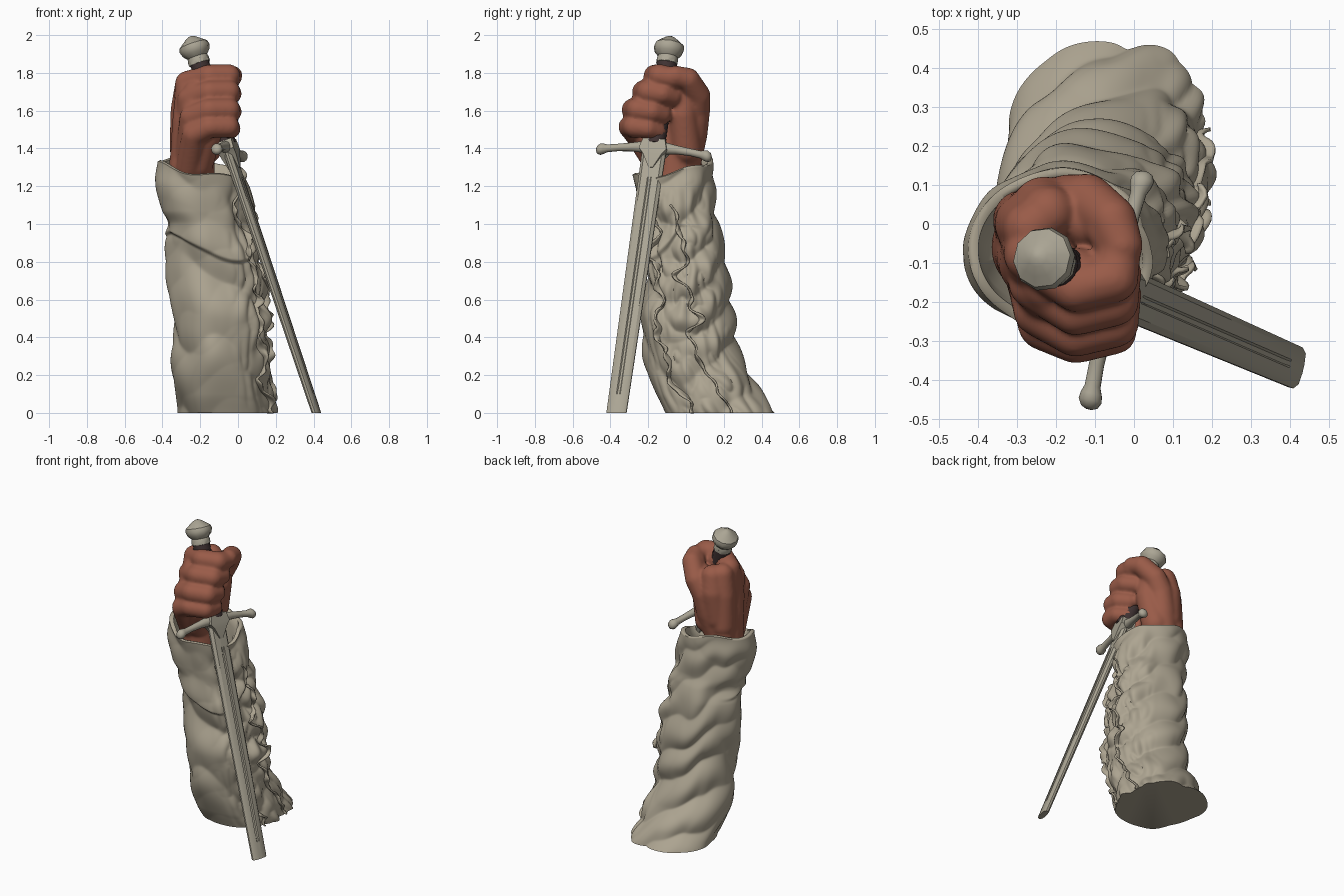
import bpy, bmesh, math
from mathutils import Vector, noise

if "Cube" in bpy.data.objects:
    bpy.data.objects.remove(bpy.data.objects["Cube"])

TAU = math.tau


def material(name, rgb):
    m = bpy.data.materials.new(name)
    m.diffuse_color = (*rgb, 1)
    m.use_nodes = True
    m.node_tree.nodes["Principled BSDF"].inputs["Base Color"].default_value = m.diffuse_color
    return m


CLOTH = material("linen_grey", (0.42, 0.375, 0.285))
STEEL = material("dull_steel", (0.41, 0.38, 0.30))
SKIN = material("terracotta_skin", (0.32, 0.105, 0.065))
GRIP = material("dark_leather", (0.05, 0.032, 0.032))


def add_object(name, bm, mat, angle=None):
    bmesh.ops.recalc_face_normals(bm, faces=bm.faces[:])
    me = bpy.data.meshes.new(name)
    bm.to_mesh(me)
    bm.free()
    ob = bpy.data.objects.new(name, me)
    bpy.context.collection.objects.link(ob)
    me.materials.append(mat)
    if angle:
        bpy.ops.object.select_all(action='DESELECT')
        ob.select_set(True)
        bpy.context.view_layer.objects.active = ob
        bpy.ops.object.shade_smooth_by_angle(angle=math.radians(angle))
    return ob


def loft(bm, rings, closed=True, caps=True):
    """Bridge rows of points into a skin."""
    rows = [[bm.verts.new(p) for p in r] for r in rings]
    n = len(rows[0])
    for a, b in zip(rows, rows[1:]):
        for i in range(n if closed else n - 1):
            j = (i + 1) % n
            bm.faces.new((a[i], a[j], b[j], b[i]))
    if caps:
        bm.faces.new(rows[0])
        bm.faces.new(rows[-1])


def ring(c, u, v, ru, rv, n):
    return [c + u * ru * math.cos(TAU * i / n) + v * rv * math.sin(TAU * i / n) for i in range(n)]


def smooth(a, b, x):
    t = min(1, max(0, (x - a) / (b - a)))
    return t * t * (3 - 2 * t)


# ---------- sword frame: tilted axis, width direction W, thickness direction T
def axis(z):
    k = (1.93 - z) / 1.93
    return Vector((-0.23 + 0.645 * k, -0.09 - 0.278 * k, z))


D = (axis(0) - axis(1)).normalized()
W = Vector((0.23, 0.97, -0.066)).normalized()
T = W.cross(D).normalized()

# blade: flattened section with a narrow fuller, cut level at the ground
WH, TH = Vector((0.23, 0.97, 0)), Vector((0.97, -0.23, 0))
rings = []
for z, depth in ((0, 0), (0.1, 0), (0.13, 1), (0.6, 1), (1.2, 1), (1.25, 0), (1.41, 0)):
    w, t = 0.054 + 0.008 * z, 0.020 + 0.004 * z
    half = [(-w, 0.006), (-w * 0.75, t - 0.003), (-0.011, t), (-0.006, t - 0.008 * depth),
            (0.006, t - 0.008 * depth), (0.011, t), (w * 0.75, t - 0.003), (w, 0.006)]
    sec = half + [(a, -b) for a, b in reversed(half)]
    rings.append([axis(z) + WH * a + TH * b for a, b in sec])
bm = bmesh.new()
loft(bm, rings)
add_object("blade", bm, STEEL, 35)

# crossguard: drooping bar with knobbed ends
G = axis(1.405)
bm = bmesh.new()
guard = [(0.314, 0.008), (0.308, 0.022), (0.292, 0.031), (0.274, 0.028), (0.255, 0.021), (0.2, 0.020),
         (0.12, 0.024), (0.06, 0.032), (0, 0.038)]
full = [(-s, r) for s, r in guard] + [(s, r) for s, r in reversed(guard[:-1])]
loft(bm, [ring(G + W * s + D * (0.35 * s * s), T, D, r, r, 12) for s, r in full])
add_object("crossguard", bm, STEEL, 50)

# guard centre block tapering to a point over the blade
bm = bmesh.new()
loft(bm, [[G + D * d + W * a * w + T * b * t for a, b in ((-1, -1), (1, -1), (1, 1), (-1, 1))]
          for d, w, t in ((-0.035, 0.06, 0.045), (0.02, 0.075, 0.045), (0.05, 0.05, 0.042), (0.12, 0.012, 0.03))])
add_object("guard_block", bm, STEEL, 30)

# grip: ribbed leather wrap
bm = bmesh.new()
loft(bm, [ring(axis(1.42 + 0.011 * i), W, T, 0.052 + 0.004 * (i % 2), 0.050 + 0.004 * (i % 2), 20)
          for i in range(42)])
add_object("grip", bm, GRIP, 60)

# pommel: collar, flared faceted head, pointed cap
bm = bmesh.new()
prof = [(1.842, 0.045), (1.85, 0.058), (1.872, 0.058), (1.885, 0.054), (1.905, 0.074), (1.93, 0.083),
        (1.95, 0.077), (1.968, 0.052), (1.985, 0.028), (1.993, 0.008)]
loft(bm, [ring(axis(z), W, T, r, r, 10) for z, r in prof])
add_object("pommel", bm, STEEL, 35)

# ---------- fist: overlapping tapered limbs fused by a voxel remesh
hand = bmesh.new()


def limb(pts):
    """Chain of rounded, tapered segments: (x, y, z, radius)."""
    for p in pts:
        ret = bmesh.ops.create_icosphere(hand, subdivisions=3, radius=p[3])
        bmesh.ops.translate(hand, verts=ret["verts"], vec=p[:3])
    for p, q in zip(pts, pts[1:]):
        a, b = Vector(p[:3]), Vector(q[:3])
        d = (b - a).normalized()
        u = d.orthogonal().normalized()
        v = d.cross(u)
        loft(hand, [ring(a, u, v, p[3], p[3], 20), ring(b, u, v, q[3], q[3], 20)])


# four fingers: wrist, knuckle, two joints, tip; front y, height, size
for i, (yf, z, r) in enumerate(((-0.165, 1.78, 0.057), (-0.225, 1.695, 0.058),
                                (-0.280, 1.60, 0.058), (-0.302, 1.51, 0.053))):
    limb([(-0.29 + 0.01 * i, 0.02 - 0.055 * i, 1.30, 0.068),
          (-0.268 + 0.012 * i, yf + 0.085 - 0.014 * i, z - 0.035, 0.066),
          (-0.15, yf, z + 0.004, r + 0.004),
          (-0.05, yf + 0.025, z + 0.005, r + 0.005),
          (-0.036, yf + 0.10, z - 0.006, r - 0.002),
          (-0.07, yf + 0.15, z - 0.02, r - 0.004)])
# fill between the fingers over the back of the hand
limb([(-0.27, -0.07, 1.35, 0.09), (-0.258, -0.10, 1.55, 0.09), (-0.25, -0.09, 1.71, 0.08)])
limb([(-0.25, -0.13, 1.42, 0.08), (-0.225, -0.19, 1.55, 0.082), (-0.215, -0.15, 1.69, 0.08)])
limb([(-0.17, -0.22, 1.53, 0.075), (-0.16, -0.18, 1.65, 0.075), (-0.15, -0.13, 1.75, 0.07)])
# index knuckle, web and broad back towards the thumb
limb([(-0.285, 0.01, 1.40, 0.078), (-0.28, 0.0, 1.60, 0.078), (-0.268, -0.01, 1.73, 0.068)])
limb([(-0.245, 0.015, 1.45, 0.09), (-0.23, 0.038, 1.62, 0.085), (-0.22, 0.03, 1.72, 0.070)])
# palm between heel and grip
limb([(-0.17, 0.0, 1.40, 0.085), (-0.125, -0.015, 1.58, 0.075), (-0.12, 0.0, 1.70, 0.062)])
# thumb and its heel
limb([(-0.24, -0.01, 1.32, 0.09), (-0.20, 0.03, 1.48, 0.085), (-0.17, 0.052, 1.60, 0.076),
      (-0.12, 0.062, 1.68, 0.068), (-0.055, 0.01, 1.765, 0.063), (-0.03, -0.055, 1.785, 0.054)])
# heel and wrist
limb([(-0.24, -0.06, 1.0, 0.12), (-0.245, -0.06, 1.3, 0.122), (-0.235, -0.05, 1.45, 0.115),
      (-0.20, -0.03, 1.62, 0.09)])
limb([(-0.21, -0.13, 1.32, 0.08), (-0.17, -0.19, 1.46, 0.08)])
fist = add_object("fist", hand, SKIN)
m = fist.modifiers.new("fuse", 'REMESH')
m.mode, m.voxel_size, m.use_smooth_shade = 'VOXEL', 0.009, True
m = fist.modifiers.new("soften", 'SMOOTH')
m.factor, m.iterations = 0.5, 12

# ---------- sleeve: (height, left x, right x, front y, back y)
BODY = [(0, -0.31, 0.18, -0.10, 0.465), (0.1, -0.315, 0.165, -0.15, 0.40), (0.3, -0.325, 0.135, -0.215, 0.28),
        (0.5, -0.325, 0.125, -0.22, 0.24), (0.7, -0.355, 0.11, -0.21, 0.215), (0.9, -0.36, 0.07, -0.215, 0.185),
        (1.0, -0.345, 0.05, -0.225, 0.165), (1.07, -0.385, 0.045, -0.245, 0.145),
        (1.2, -0.41, 0.04, -0.275, 0.145), (1.45, -0.43, 0.045, -0.295, 0.135)]


def rim(th):
    return 1.30 - 0.05 * math.cos(th + 0.9) + 0.012 * math.sin(4 * th)


def puff(x):
    """Rounded roll with a tight valley."""
    return math.sqrt(math.sin(x) ** 2 + 0.01)


def folds(th, z):
    c, s = math.cos(th), math.sin(th)
    n1 = noise.noise((c * 0.9, s * 0.9, z * 1.5))
    n2 = noise.noise((c * 1.5 + 7, s * 1.5, z * 2.5))
    # broad diagonal drapes, and rolls spiralling round the back
    drape = 0.032 * (puff(6.5 * z + th + 1.6 * n1) - 0.6)
    rolls = 0.036 * (puff(15 * z - 2 * th + 1.5 * n2) - 0.6)
    back = 0.15 + 0.85 * smooth(-0.6, 0.4, s + 0.4 * c)
    d = 0.008 + drape * (1.2 - back) + rolls * back * (0.85 + 0.6 * n1) + 0.015 * n2
    # crumpled cloth on the inner side
    side = smooth(0.3, 0.95, math.cos(th + 0.1))
    d += side * 0.045 * abs(noise.noise((c * 3, s * 4, z * 7))) * smooth(1.3, 1.0, z)
    # turned-up upper layer overlapping the lower one
    line = 0.96 - 0.13 * max(0, -s) * (1 + c) + 0.05 * n1
    d += 0.024 * smooth(line - 0.012, line + 0.012, z) * smooth(line + 0.2, line, z) * smooth(0.7, -0.2, s)
    return d * smooth(1.38, 1.2, z) + 0.006 * n2


def hermite(k, i, f):
    """Smooth interpolation of column i between profile rows k and k + 1."""
    z0, z1 = BODY[k][0], BODY[k + 1][0]
    a, b = BODY[max(k - 1, 0)], BODY[min(k + 2, len(BODY) - 1)]
    p, q = BODY[k][i], BODY[k + 1][i]
    m0 = (q - a[i]) / (z1 - a[0]) * (z1 - z0)
    m1 = (b[i] - p) / (b[0] - z0) * (z1 - z0)
    return (p * (2 * f ** 3 - 3 * f * f + 1) + m0 * (f ** 3 - 2 * f * f + f)
            + q * (3 * f * f - 2 * f ** 3) + m1 * (f ** 3 - f * f))


def surf(th, z, off=0.0):
    k = next(i for i in range(len(BODY) - 1) if z <= BODY[i + 1][0] + 1e-6)
    f = (z - BODY[k][0]) / (BODY[k + 1][0] - BODY[k][0])
    x0, x1, y0, y1 = (hermite(k, i, f) for i in range(1, 5))
    d = folds(th, z) + off
    return Vector(((x0 + x1) / 2 + ((x1 - x0) / 2 + d) * math.cos(th),
                   (y0 + y1) / 2 + ((y1 - y0) / 2 + d) * math.sin(th), z))


N, M = 180, 200
angs = [TAU * i / N for i in range(N)]
rows = [[surf(t, rim(t) * j / M) for t in angs] for j in range(M + 1)]
rows.append([surf(t, rim(t) + 0.006, -0.012) for t in angs])
rows += [[surf(t, rim(t) - dz, -0.026 - dz * 0.2) for t in angs] for dz in (0.0, 0.06, 0.12, 0.2)]
bm = bmesh.new()
loft(bm, rows)
add_object("sleeve", bm, CLOTH, 60)

# ragged seam edges hanging off the inner side of the sleeve
for k, (t0, drift, top, reach) in enumerate(((-0.75, 0.25, 1.17, 0.035), (-0.1, 0.3, 1.1, 0.028))):
    strip = []
    for j in range(150):
        z = top * j / 149
        t = t0 + drift * (1 - z / top) + 0.3 * noise.noise((k * 5, 1, z * 9))
        out = reach * (0.7 + 1.1 * noise.noise((k * 9, 4, z * 18))) * smooth(top, top - 0.1, z)
        curl = 0.25 * noise.noise((k * 3, 8, z * 13))
        strip.append([surf(t + curl * (i / 4) ** 2, z, -0.012 + (max(out, 0.002) + 0.012) * i / 4)
                      for i in range(5)])
    bm = bmesh.new()
    loft(bm, strip, closed=False, caps=False)
    flap = add_object(f"ragged_seam_{k + 1}", bm, CLOTH, 60)
    m = flap.modifiers.new("thickness", 'SOLIDIFY')
    m.thickness, m.offset = 0.01, 0
